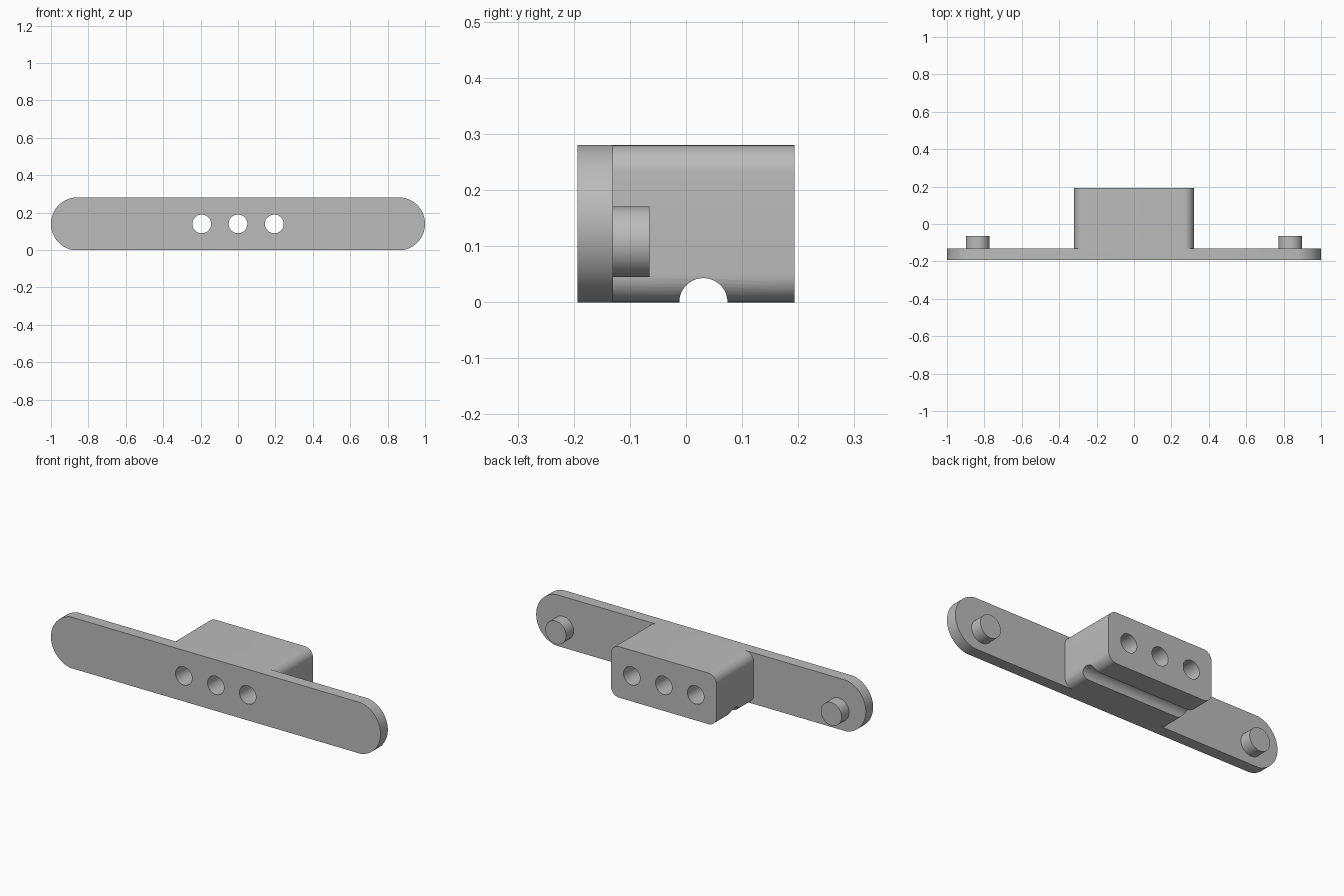
import bpy, bmesh
from math import pi, sin, cos, asin, radians
from mathutils import Matrix

cube = bpy.data.objects.get("Cube")
if cube:
    bpy.data.objects.remove(cube, do_unlink=True)

HEIGHT = 0.28
MID = HEIGHT / 2
FRONT, SEAM, BACK = -0.193, -0.13, 0.193

grey = bpy.data.materials.new("plain grey")
grey.use_nodes = True
grey.diffuse_color = (0.5, 0.5, 0.5, 1)
grey.node_tree.nodes["Principled BSDF"].inputs["Base Color"].default_value = (0.5, 0.5, 0.5, 1)


def finish(name, bm):
    bmesh.ops.recalc_face_normals(bm, faces=bm.faces)
    mesh = bpy.data.meshes.new(name)
    bm.to_mesh(mesh)
    bm.free()
    mesh.materials.append(grey)
    obj = bpy.data.objects.new(name, mesh)
    bpy.context.collection.objects.link(obj)
    return obj


def extrude_profile(name, points, y0, y1):
    """Extrude an x-z outline along y."""
    bm = bmesh.new()
    face = bm.faces.new([bm.verts.new((x, y0, z)) for x, z in points])
    result = bmesh.ops.extrude_face_region(bm, geom=[face])
    verts = [v for v in result["geom"] if isinstance(v, bmesh.types.BMVert)]
    bmesh.ops.translate(bm, verts=verts, vec=(0, y1 - y0, 0))
    return finish(name, bm)


def rod(name, axis, centre, radius, length):
    bm = bmesh.new()
    turn = Matrix.Rotation(pi / 2, 4, "X" if axis == "Y" else "Y")
    bmesh.ops.create_cone(bm, cap_ends=True, segments=64, radius1=radius, radius2=radius,
                          depth=length, matrix=Matrix.Translation(centre) @ turn)
    return finish(name, bm)


def arc(cx, cz, r, start, end, steps):
    return [(cx + r * cos(start + (end - start) * i / steps),
             cz + r * sin(start + (end - start) * i / steps)) for i in range(steps + 1)]


def boolean(target, tool, operation):
    mod = target.modifiers.new(tool.name, "BOOLEAN")
    mod.operation = operation
    mod.solver = "EXACT"
    mod.object = tool
    bpy.context.view_layer.objects.active = target
    bpy.ops.object.modifier_apply(modifier=mod.name)
    bpy.data.objects.remove(tool, do_unlink=True)


# Long plate with rounded ends
end_r = 0.142
sweep = asin(MID / end_r)
outline = (arc(1 - end_r, MID, end_r, -sweep, sweep, 32)
           + arc(end_r - 1, MID, end_r, pi - sweep, pi + sweep, 32))
bracket = extrude_profile("bracket", outline, FRONT, SEAM)

# Central block with rounded long edges, joined to the plate
hw, r = 0.32, 0.05
corners = [(hw - r, HEIGHT - r), (r - hw, HEIGHT - r), (r - hw, r), (hw - r, r)]
block_outline = []
for i, (cx, cz) in enumerate(corners):
    block_outline += arc(cx, cz, r, i * pi / 2, (i + 1) * pi / 2, 10)
block = extrude_profile("block", block_outline, SEAM - 0.03, BACK)
boolean(bracket, block, "UNION")

# Three through holes and the groove underneath
for x in (-0.194, 0, 0.194):
    boolean(bracket, rod("hole_cutter", "Y", (x, 0, MID), 0.05, 1), "DIFFERENCE")
boolean(bracket, rod("groove_cutter", "X", (0, 0.031, 0), 0.043, 1), "DIFFERENCE")

# Locating pegs on the rear of the plate
parts = [bracket]
for side, x in (("left", 0.836), ("right", -0.836)):
    parts.append(rod(side + "_peg", "Y", (x, SEAM + 0.0275, 0.108), 0.063, 0.075))

# Smooth curved surfaces, crisp edges
bpy.ops.object.select_all(action="DESELECT")
for part in parts:
    part.select_set(True)
bpy.context.view_layer.objects.active = bracket
bpy.ops.object.shade_smooth_by_angle(angle=radians(20))
